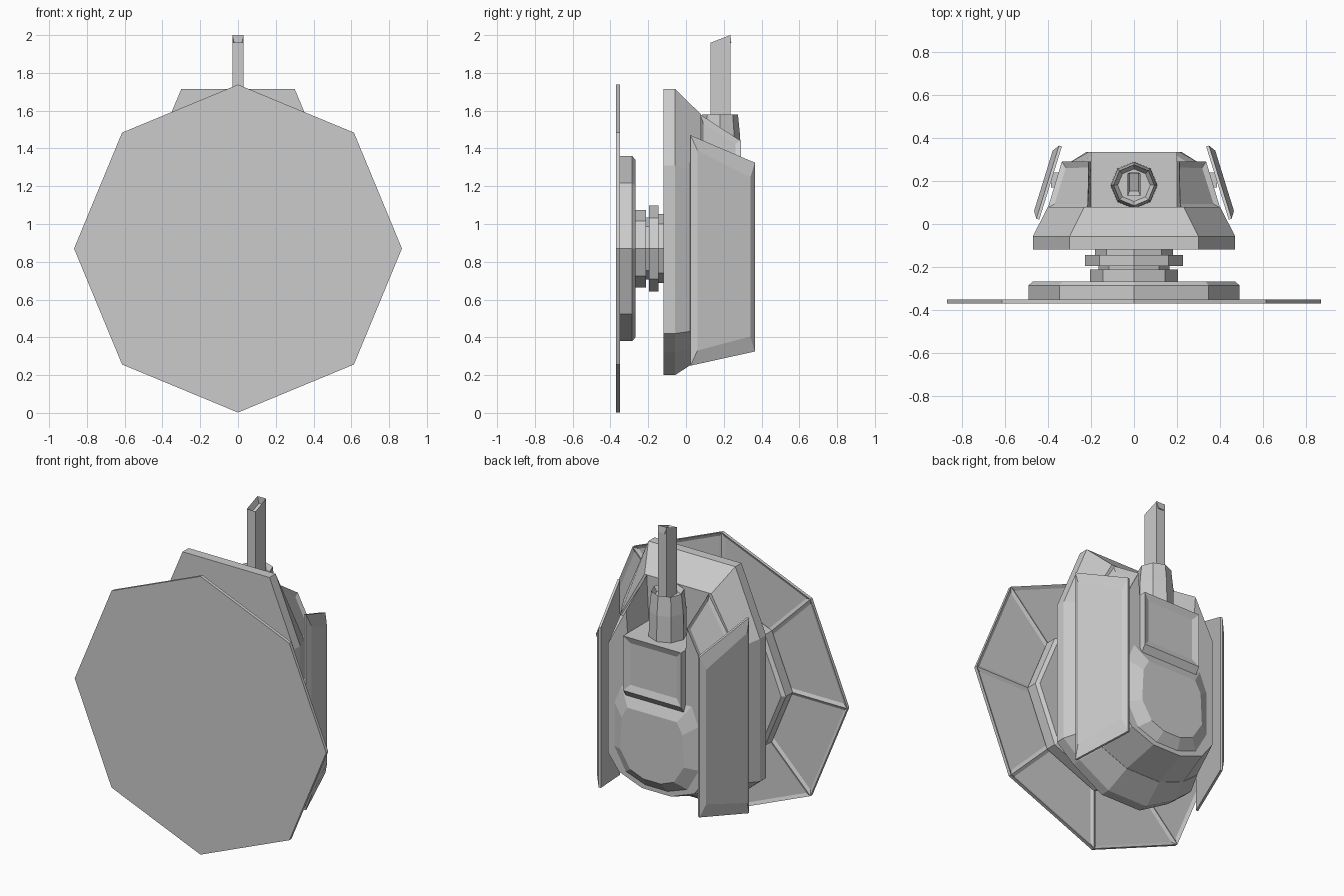
import bpy, bmesh
from math import sin, cos, pi
from mathutils import Vector

if "Cube" in bpy.data.objects:
    bpy.data.objects.remove(bpy.data.objects["Cube"])


def loft(name, sections, pick=None, inset=(0.02, -0.015)):
    """Skin closed sections, cap both ends, recess the faces chosen by pick."""
    bm = bmesh.new()
    rings = [[bm.verts.new(p) for p in s] for s in sections]
    n = len(rings[0])
    for a, b in zip(rings, rings[1:]):
        for i in range(n):
            j = (i + 1) % n
            bm.faces.new((a[i], a[j], b[j], b[i]))
    bm.faces.new(rings[0])
    bm.faces.new(rings[-1])
    bmesh.ops.recalc_face_normals(bm, faces=bm.faces)
    bm.normal_update()
    if pick:
        chosen = [f for f in bm.faces if pick(f)]
        bmesh.ops.inset_individual(bm, faces=chosen, thickness=inset[0],
                                   depth=inset[1], use_even_offset=True)
    me = bpy.data.meshes.new(name)
    bm.to_mesh(me)
    bm.free()
    ob = bpy.data.objects.new(name, me)
    bpy.context.collection.objects.link(ob)
    return ob


CZ = 0.87


def octagon(r, y):
    """Octagon facing the y axis, one corner up."""
    return [(r * sin(i * pi / 4), y, CZ + r * cos(i * pi / 4)) for i in range(8)]


def mirrored(half, y):
    """Symmetric outline at depth y from its right half."""
    return [(x, y, z) for x, z in half] + [(-x, y, z) for x, z in reversed(half)]


# Front octagonal shield with recessed panels on its back
loft("shield_plate",
     [octagon(0.868, -0.37), octagon(0.868, -0.35), octagon(0.44, -0.35)],
     lambda f: len(f.verts) == 4 and f.normal.y > 0.9, (0.02, -0.01))

# Hub disc and ringed neck
loft("hub_disc", [octagon(0.49, -0.352), octagon(0.49, -0.285), octagon(0.47, -0.267)])
neck = [(0.205, -0.27), (0.205, -0.212), (0.165, -0.212), (0.165, -0.195),
        (0.228, -0.195), (0.228, -0.145), (0.182, -0.145), (0.182, -0.11)]
loft("neck", [octagon(r, y) for r, y in neck])

# Front slab of the body, tapering to the rear
slab = [(0.3, 1.715), (0.47, 1.31), (0.47, 0.42), (0.35, 0.32), (0.14, 0.2)]
rear = [(0.23, 1.58), (0.40, 1.28), (0.40, 0.44), (0.30, 0.36), (0.12, 0.29)]
loft("body_slab", [mirrored(slab, -0.118), mirrored(slab, -0.058), mirrored(rear, 0.08)])

# Rear body with a slot between two recessed shoulders
core_a = [(0.2, 1.29), (0.215, 1.58)] + rear[1:]
core_b = [(0.2, 1.29), (0.21, 1.44), (0.335, 1.2), (0.335, 0.52), (0.26, 0.42), (0.1, 0.36)]
loft("rear_body", [mirrored(core_a, 0.075), mirrored(core_b, 0.29)],
     lambda f: f.normal.z > 0.3 and abs(f.calc_center_median().x) > 0.22
     and f.calc_center_median().z > 1.3, (0.025, -0.015))

# Lower rear bulge
loft("rear_bulge",
     [mirrored([(0.25, 0.97), (0.30, 0.85), (0.30, 0.57), (0.22, 0.43), (0.08, 0.38)], 0.285),
      mirrored([(0.17, 0.86), (0.21, 0.79), (0.22, 0.59), (0.15, 0.48), (0.06, 0.445)], 0.335)])

# Rear head box with recessed window
head = [(0.07, 1.3), (0.335, 1.3), (0.335, 0.96), (0.28, 0.88), (0.07, 0.88)]
loft("head_box", [[(x, y, z) for y, z in head] for x in (-0.2, 0.2)],
     lambda f: f.normal.y > 0.9, (0.04, -0.015))


# Octagonal socket and square pipe on top
def socket_ring(r, z):
    return [(r * sin(i * pi / 4), 0.18 + r * cos(i * pi / 4), z) for i in range(8)]


loft("pipe_socket", [socket_ring(0.11, 1.27), socket_ring(0.107, 1.46), socket_ring(0.095, 1.58)],
     lambda f: f.normal.z > 0.9, (0.018, -0.03))
corners = [(-0.03, 0.13), (0.03, 0.13), (0.03, 0.235), (-0.03, 0.235)]
loft("pipe", [[(x, y, 1.4) for x, y in corners],
              [(x, y, 1.96 if y < 0.2 else 2.0) for x, y in corners]],
     lambda f: f.normal.z > 0.5, (0.01, -0.04))


# Slanted bevelled side panels and their brackets
def panel_ring(side, dy, dz, offset):
    pts = [(0.02 + dy, 0.25 + dz), (0.02 + dy, 1.47 - dz),
           (0.36 - dy, 1.325 - dz), (0.36 - dy, 0.325 + dz)]
    return [(side * (0.44 - 0.309 * (y - 0.02) + 0.955 * offset), y + 0.295 * offset, z)
            for y, z in pts]


for side, label in ((-1, "left"), (1, "right")):
    loft(label + "_side_panel", [panel_ring(side, 0, 0, 0), panel_ring(side, 0, 0, 0.014),
                                 panel_ring(side, 0.03, 0.08, 0.035)])
    bracket = [(0.17, 0.6), (0.24, 0.6), (0.24, 1.1), (0.17, 1.1)]
    loft(label + "_panel_bracket", [[(side * x, y, z) for y, z in bracket] for x in (0.32, 0.385)])
